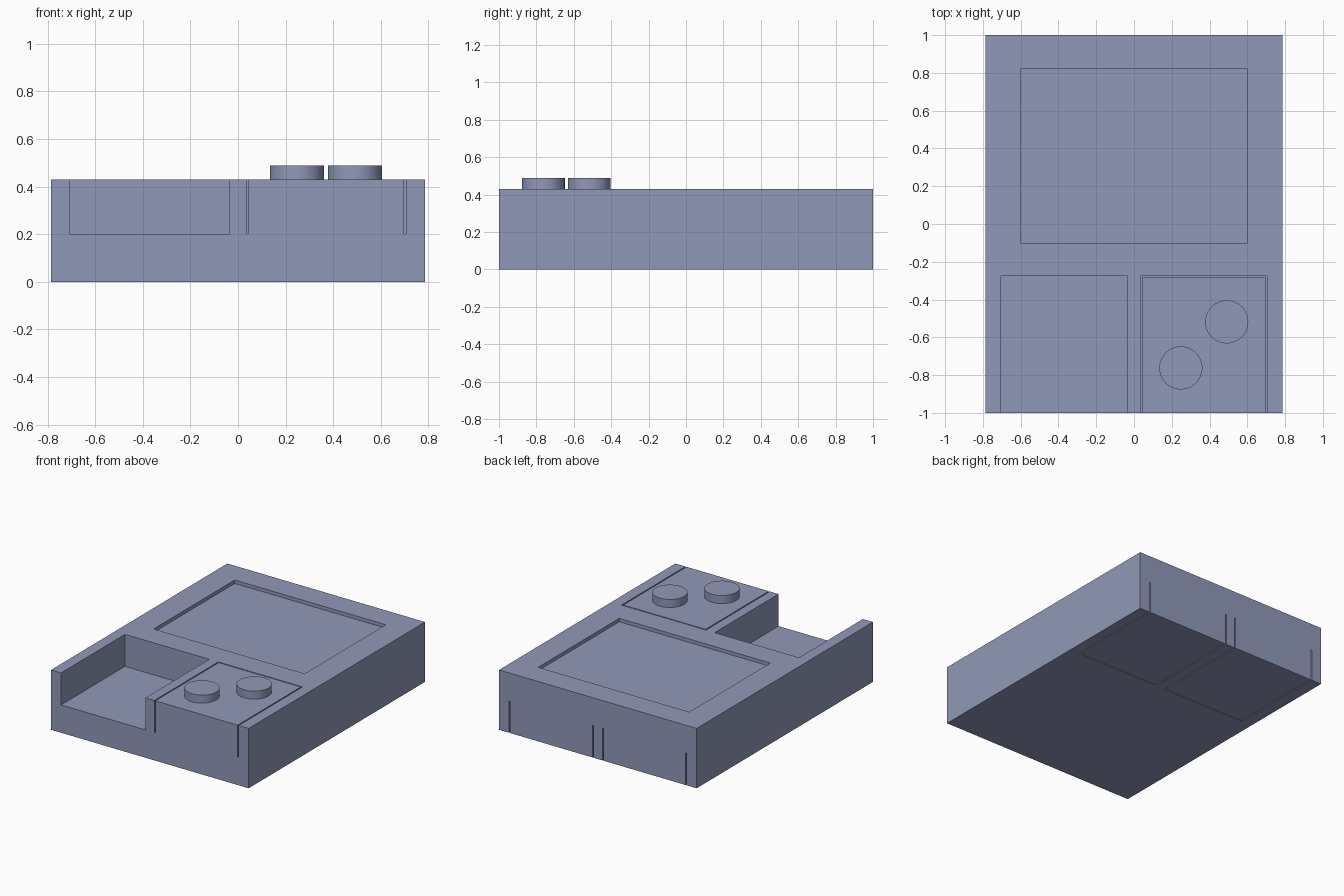
import bpy, bmesh

if "Cube" in bpy.data.objects:
    bpy.data.objects.remove(bpy.data.objects["Cube"])

HX, HY, H = 0.785, 1.0, 0.43     # body half width, half length, height
DEPTH = 0.23                     # compartment depth
X0, X1, Y1 = 0.035, 0.705, -0.275  # compartment side walls and end wall
GAP = 0.008                      # clearance around the fitted covers
OVER = 0.05                      # how far cutters reach outside the body

blue = bpy.data.materials.new("slate_blue")
blue.diffuse_color = (0.28, 0.32, 0.48, 1)
blue.use_nodes = True
blue.node_tree.nodes["Principled BSDF"].inputs["Base Color"].default_value = blue.diffuse_color


def prism(name, outline, z0, z1):
    """Solid made by extruding an xy outline from z0 to z1."""
    bm = bmesh.new()
    face = bm.faces.new([bm.verts.new((x, y, z0)) for x, y in outline])
    ext = bmesh.ops.extrude_face_region(bm, geom=[face])["geom"]
    verts = [v for v in ext if isinstance(v, bmesh.types.BMVert)]
    bmesh.ops.translate(bm, verts=verts, vec=(0, 0, z1 - z0))
    bmesh.ops.recalc_face_normals(bm, faces=bm.faces)
    mesh = bpy.data.meshes.new(name)
    bm.to_mesh(mesh)
    bm.free()
    mesh.materials.append(blue)
    obj = bpy.data.objects.new(name, mesh)
    bpy.context.collection.objects.link(obj)
    return obj


def rect(x0, x1, y0, y1):
    return [(x0, y0), (x1, y0), (x1, y1), (x0, y1)]


def cut(target, cutter):
    mod = target.modifiers.new("cut", "BOOLEAN")
    mod.operation = "DIFFERENCE"
    mod.solver = "EXACT"
    mod.object = cutter
    bpy.context.view_layer.objects.active = target
    bpy.ops.object.modifier_apply(modifier=mod.name)
    bpy.data.objects.remove(cutter, do_unlink=True)


def groove(sx=1, sy=1):
    """U-shaped outline of the clearance around a fitted cover."""
    e = -HY - OVER
    pts = [(X0, e), (X0, Y1), (X1, Y1), (X1, e),
           (X1 - GAP, e), (X1 - GAP, Y1 - GAP), (X0 + GAP, Y1 - GAP), (X0 + GAP, e)]
    return [(sx * x, sy * y) for x, y in pts]


# Main body
body = prism("console_body", rect(-HX, HX, -HY, HY), 0, H)

# Shallow screen recess
cut(body, prism("screen_cutter", rect(-0.6, 0.6, -0.1, 0.82), H - 0.025, H + OVER))

# Open compartment at front left
cut(body, prism("bay_cutter", rect(-X1, -X0, -HY - OVER, Y1), H - DEPTH, H + OVER))

# Fitted cover at front right, and two on the underside at the back
cut(body, prism("cover_gap_cutter", groove(), H - DEPTH, H + OVER))
for sx in (1, -1):
    cut(body, prism("base_gap_cutter", groove(sx, -1), -OVER, DEPTH))

# Round buttons
for i, (x, y) in enumerate([(0.248, -0.762), (0.491, -0.518)]):
    bpy.ops.mesh.primitive_cylinder_add(vertices=64, radius=0.114, depth=0.058,
                                        location=(x, y, H + 0.029))
    button = bpy.context.object
    button.name = f"button_{i + 1}"
    button.data.materials.append(blue)
    bpy.ops.object.shade_smooth_by_angle()
